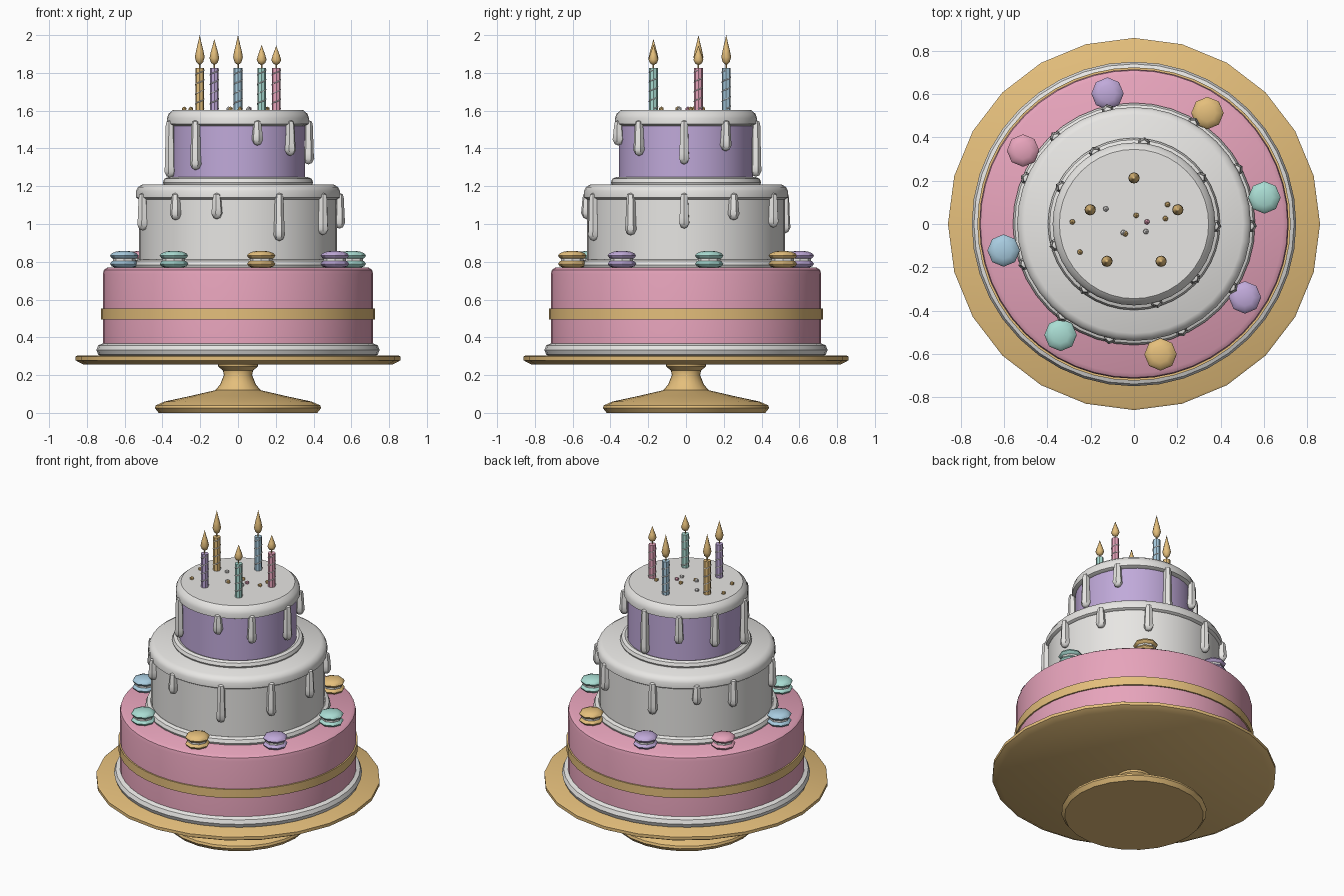
import bpy, bmesh, math, random
from math import sin, cos, pi, radians
from mathutils import Vector

if "Cube" in bpy.data.objects:
    bpy.data.objects.remove(bpy.data.objects["Cube"])

random.seed(4)


def make_mat(name, rgb):
    m = bpy.data.materials.new(name)
    m.diffuse_color = (*rgb, 1)
    m.use_nodes = True
    m.node_tree.nodes["Principled BSDF"].inputs["Base Color"].default_value = m.diffuse_color
    return m


WHITE = make_mat("icing white", (0.80, 0.79, 0.77))
PINK = make_mat("rose pink", (0.80, 0.37, 0.50))
GOLD = make_mat("warm gold", (0.78, 0.52, 0.20))
LAVENDER = make_mat("lavender", (0.53, 0.40, 0.70))
MINT = make_mat("mint", (0.40, 0.72, 0.65))
BLUE = make_mat("pale blue", (0.39, 0.60, 0.74))


def finish(bm, name, mat, angle=35):
    bmesh.ops.recalc_face_normals(bm, faces=bm.faces)
    me = bpy.data.meshes.new(name)
    bm.to_mesh(me)
    bm.free()
    ob = bpy.data.objects.new(name, me)
    bpy.context.collection.objects.link(ob)
    me.materials.append(mat)
    if angle:
        bpy.ops.object.select_all(action='DESELECT')
        ob.select_set(True)
        bpy.context.view_layer.objects.active = ob
        bpy.ops.object.shade_smooth_by_angle(angle=radians(angle))
    return ob


def lathe(name, profile, mat, segs=32, at=(0, 0, 0), closed=False, angle=35, turn=0.0):
    """Turn an (r, z) profile round a vertical axis; r = 0 makes a pole."""
    bm = bmesh.new()
    rings = []
    for r, z in profile:
        n = 1 if r == 0 else segs
        rings.append([bm.verts.new((at[0] + r * cos(turn + 2 * pi * i / segs),
                                    at[1] + r * sin(turn + 2 * pi * i / segs),
                                    at[2] + z)) for i in range(n)])
    pairs = list(zip(rings, rings[1:]))
    if closed:
        pairs.append((rings[-1], rings[0]))
    for a, b in pairs:
        for i in range(segs):
            j = (i + 1) % segs
            if len(a) == 1:
                bm.faces.new((a[0], b[i], b[j]))
            elif len(b) == 1:
                bm.faces.new((a[i], a[j], b[0]))
            else:
                bm.faces.new((a[i], a[j], b[j], b[i]))
    if not closed:
        for ring in (rings[0], rings[-1]):
            if len(ring) > 1:
                bm.faces.new(ring)
    return finish(bm, name, mat, angle)


def border(name, r, z, minor, mat):
    """Piped ring at the foot of a tier."""
    prof = [(r + minor * cos(2 * pi * k / 8), z + minor * sin(2 * pi * k / 8)) for k in range(8)]
    return lathe(name, prof, mat, 40, closed=True)


def helix(name, at, radius, z0, z1, turns, thick, mat):
    """Thin spiral stripe round a candle."""
    cu = bpy.data.curves.new(name, 'CURVE')
    cu.dimensions = '3D'
    cu.bevel_depth = thick
    cu.bevel_resolution = 0
    sp = cu.splines.new('POLY')
    n = int(turns * 12)
    sp.points.add(n)
    for i, p in enumerate(sp.points):
        a = 2 * pi * turns * i / n
        p.co = (at[0] + radius * cos(a), at[1] + radius * sin(a), z0 + (z1 - z0) * i / n, 1)
    ob = bpy.data.objects.new(name, cu)
    bpy.context.collection.objects.link(ob)
    cu.materials.append(mat)


# Cake stand: foot and stem, then plate
lathe("stand_foot", [(0.42, 0), (0.44, 0.025), (0.435, 0.04), (0.39, 0.06), (0.25, 0.09), (0.12, 0.12),
                     (0.095, 0.15), (0.075, 0.20), (0.08, 0.225), (0.105, 0.245), (0.11, 0.27)], GOLD, 24)
lathe("stand_plate", [(0.82, 0.257), (0.86, 0.278), (0.86, 0.298), (0.85, 0.304)], GOLD, 24)

# Bottom tier with gold band
lathe("bottom_tier", [(0.715, 0.30), (0.715, 0.735), (0.71, 0.757), (0.69, 0.77)], PINK, 48)
border("bottom_border", 0.715, 0.333, 0.035, WHITE)
lathe("gold_band", [(0.71, 0.495), (0.724, 0.495), (0.724, 0.552), (0.71, 0.552)], GOLD, 48, closed=True)

# Middle tier and its icing cap
lathe("middle_tier", [(0.525, 0.765), (0.525, 1.17)], WHITE, 40)
border("middle_border", 0.53, 0.783, 0.03, WHITE)
lathe("middle_icing_cap", [(0.525, 1.13), (0.54, 1.14), (0.54, 1.175), (0.53, 1.195), (0.505, 1.21)], WHITE, 40)

# Top tier and its icing cap
lathe("top_tier", [(0.355, 1.20), (0.355, 1.56)], LAVENDER, 40)
border("top_border", 0.37, 1.22, 0.028, WHITE)
lathe("top_icing_cap", [(0.355, 1.52), (0.376, 1.53), (0.376, 1.56), (0.368, 1.583), (0.345, 1.603)], WHITE, 40)


# Icing drips: slim at the top, swelling to a round tip
def drip(name, deg, ring_r, top, bottom):
    a = radians(deg)
    w = 0.031
    prof = [(0, bottom), (w * 0.6, bottom + 0.008), (w, bottom + 0.032), (w * 0.9, bottom + 0.06),
            (w * 0.75, top - 0.03), (w * 0.6, top - 0.008), (0, top)]
    lathe(name, prof, WHITE, 6, (ring_r * cos(a), ring_r * sin(a), 0), turn=a, angle=40)


middle = [(-1, 0.975), (28, 1.02), (59.5, 0.98), (103, 0.95), (132, 1.03), (157, 0.98),
          (200, 0.965), (232, 1.02), (258, 1.025), (294, 0.91), (327, 0.94)]
for i, (deg, low) in enumerate(middle):
    drip(f"middle_drip_{i}", deg, 0.537, 1.165, low)
upper = [(-1.5, 1.315), (34.5, 1.385), (83, 1.25), (118.5, 1.36), (153, 1.32),
         (195, 1.245), (233, 1.285), (286, 1.415), (318, 1.36)]
for i, (deg, low) in enumerate(upper):
    drip(f"top_drip_{i}", deg, 0.373, 1.55, low)

# Macarons: two shells with a filling between
shell = [(0, -0.026), (0.04, -0.023), (0.066, -0.013), (0.075, 0), (0.066, 0.013), (0.04, 0.023), (0, 0.026)]
colours = [MINT, GOLD, LAVENDER, PINK, BLUE]
for i in range(8):
    a = radians(11.5 + 45 * i)
    x, y = 0.615 * cos(a), 0.615 * sin(a)
    m = colours[i % 5]
    lathe(f"macaron_lower_{i}", shell, m, 8, (x, y, 0.789))
    lathe(f"macaron_upper_{i}", shell, m, 8, (x, y, 0.832))
    lathe(f"macaron_filling_{i}", [(0.06, 0.797), (0.06, 0.824)], WHITE, 8, (x, y, 0))

# Candles with spiral stripes, wicks and flames
tops = [1.945, 2.0, 2.0, 1.98, 1.95]
for i, m in enumerate([PINK, BLUE, GOLD, LAVENDER, MINT]):
    a = radians(18 + 72 * i)
    x, y = 0.213 * cos(a), 0.213 * sin(a)
    lathe(f"candle_{i}", [(0.023, 1.59), (0.023, 1.825)], m, 8, (x, y, 0))
    helix(f"candle_stripe_{i}", (x, y), 0.023, 1.61, 1.815, 4, 0.003, WHITE)
    lathe(f"wick_{i}", [(0.004, 1.82), (0.004, 1.85)], GOLD, 5, (x, y, 0))
    h = tops[i] - 1.84
    lathe(f"flame_{i}", [(0, 1.84), (0.018, 1.84 + h * 0.1), (0.026, 1.84 + h * 0.27),
                         (0.019, 1.84 + h * 0.5), (0.008, 1.84 + h * 0.78), (0, tops[i])],
          GOLD, 8, (x, y, 0), angle=50)

# Sprinkles scattered on the top
spots = [(-0.285, 0.01), (-0.13, 0.07), (0.01, 0.04), (0.06, 0.01), (0.055, -0.035), (-0.05, -0.04),
         (-0.25, -0.13), (0.155, 0.09), (0.145, 0.025), (-0.04, -0.045)]
for i, (x, y) in enumerate(spots):
    bm = bmesh.new()
    bmesh.ops.create_icosphere(bm, subdivisions=1, radius=0.014)
    bmesh.ops.translate(bm, verts=bm.verts, vec=Vector((x, y, 1.608)))
    finish(bm, f"sprinkle_{i}", random.choice([GOLD, WHITE, PINK]))
